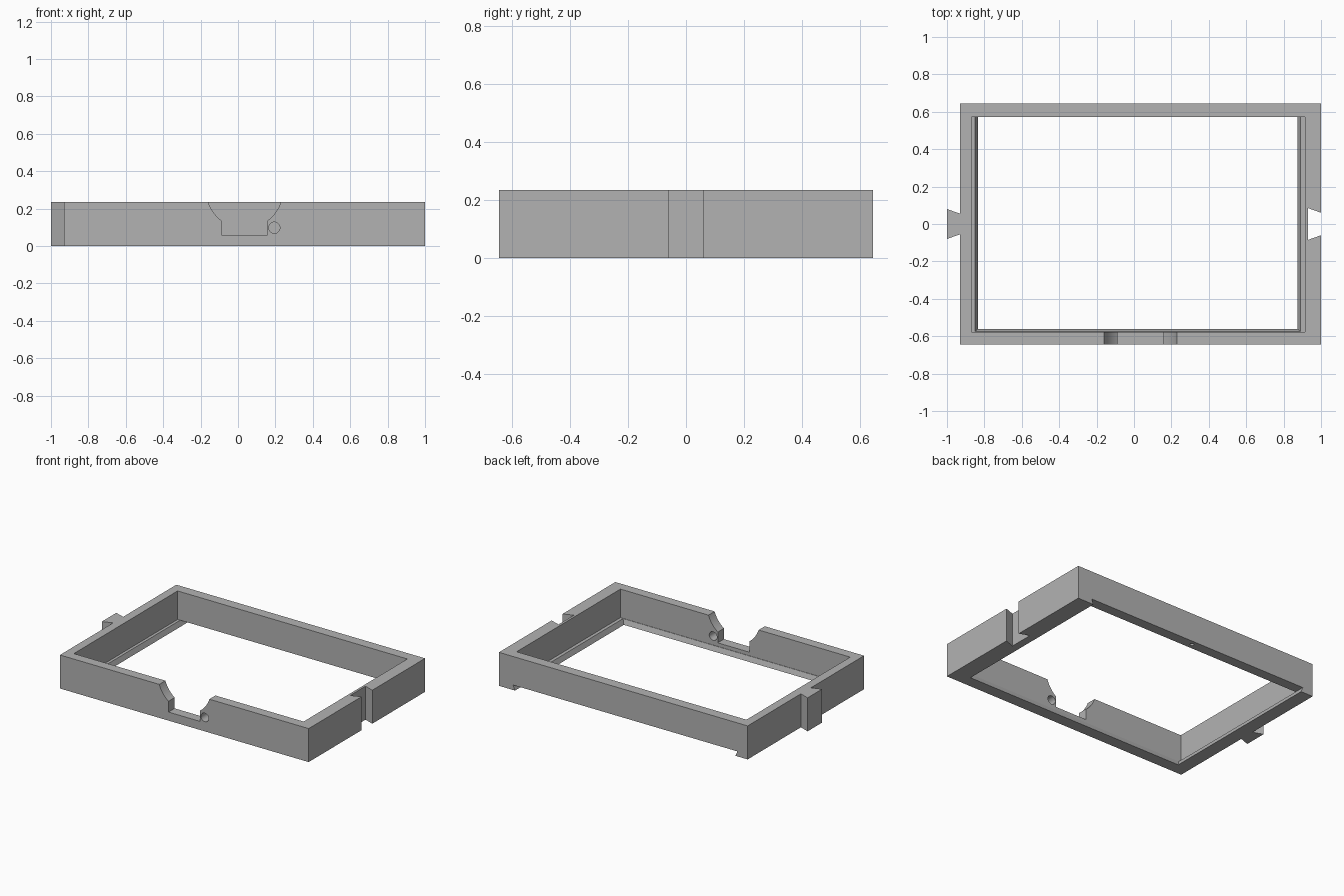
import bpy, bmesh, math
from mathutils import Matrix

cube = bpy.data.objects.get("Cube")
if cube:
    bpy.data.objects.remove(cube, do_unlink=True)

H = 0.235           # frame height
LEDGE = 0.035       # height of the sliding slot
MID = 0.035         # centre of the frame body, without the tab

grey = bpy.data.materials.new("plain grey")
grey.use_nodes = True
grey.diffuse_color = (0.45, 0.45, 0.45, 1)
grey.node_tree.nodes["Principled BSDF"].inputs["Base Color"].default_value = grey.diffuse_color


def make_object(name, bm):
    bmesh.ops.recalc_face_normals(bm, faces=bm.faces)
    mesh = bpy.data.meshes.new(name)
    bm.to_mesh(mesh)
    bm.free()
    mesh.materials.append(grey)
    obj = bpy.data.objects.new(name, mesh)
    bpy.context.collection.objects.link(obj)
    return obj


def loft(name, lower, upper):
    """Solid between two matching loops of 3D points."""
    bm = bmesh.new()
    a = [bm.verts.new(p) for p in lower]
    b = [bm.verts.new(p) for p in upper]
    bm.faces.new(a)
    bm.faces.new(b)
    for i in range(len(a)):
        j = (i + 1) % len(a)
        bm.faces.new((a[i], a[j], b[j], b[i]))
    return make_object(name, bm)


def rect(x0, x1, y0, y1, z):
    return [(x0, y0, z), (x1, y0, z), (x1, y1, z), (x0, y1, z)]


def front_prism(name, outline):
    """Extrude an x-z outline through the front wall only."""
    return loft(name, [(x, -0.75, z) for x, z in outline],
                [(x, -0.5, z) for x, z in outline])


def cut(target, cutter):
    cutter.hide_render = True
    mod = target.modifiers.new("cut", "BOOLEAN")
    mod.operation = "DIFFERENCE"
    mod.solver = "EXACT"
    mod.object = cutter
    bpy.context.view_layer.objects.active = target
    bpy.ops.object.modifier_apply(modifier=mod.name)
    bpy.data.objects.remove(cutter, do_unlink=True)


# Outer body with a dovetail tab on one end and a matching groove on the other
outline = [(-0.93, -0.645), (1, -0.645), (1, -0.06), (0.93, -0.085),
           (0.93, 0.085), (1, 0.06), (1, 0.645), (-0.93, 0.645),
           (-0.93, 0.055), (-1, 0.08), (-1, -0.08), (-0.93, -0.055)]
frame = loft("frame", [(x, y, 0) for x, y in outline], [(x, y, H) for x, y in outline])

# Main opening above the ledge
cut(frame, loft("opening", rect(-0.87, 0.913, -0.577, 0.573, LEDGE),
                rect(-0.87, 0.913, -0.577, 0.573, H + 0.1)))

# Sloped slot in the base, open at the back
cut(frame, loft("slot", rect(-0.831, 0.871, -0.558, 0.8, -0.01),
                rect(-0.85, 0.89, -0.574, 0.8, LEDGE)))

# Front notch: a square throat under a round flare
half, floor, cz, r = 0.1225, 0.06, 0.30, 0.205
start = math.asin(half / r)
end = math.radians(110)
arc = [(r * math.sin(t), cz - r * math.cos(t))
       for t in (start + (end - start) * i / 20 for i in range(21))]
side = [(half, floor)] + arc
notch = [(MID + x, z) for x, z in side] + [(MID - x, z) for x, z in reversed(side)]
cut(frame, front_prism("notch", notch))

# Round hole beside the notch
ring = [2 * math.pi * i / 32 for i in range(32)]
cut(frame, front_prism("hole", [(0.194 + 0.03 * math.cos(t), 0.098 + 0.03 * math.sin(t))
                                for t in ring]))

# Small dimple under the back wall
bm = bmesh.new()
bmesh.ops.create_uvsphere(bm, u_segments=16, v_segments=8, radius=0.013,
                          matrix=Matrix.Translation((MID, 0.61, LEDGE)))
cut(frame, make_object("dimple", bm))

# Smooth the curved cuts, keep the edges crisp
bpy.ops.object.select_all(action="DESELECT")
frame.select_set(True)
bpy.context.view_layer.objects.active = frame
bpy.ops.object.shade_smooth_by_angle(angle=math.radians(25))
